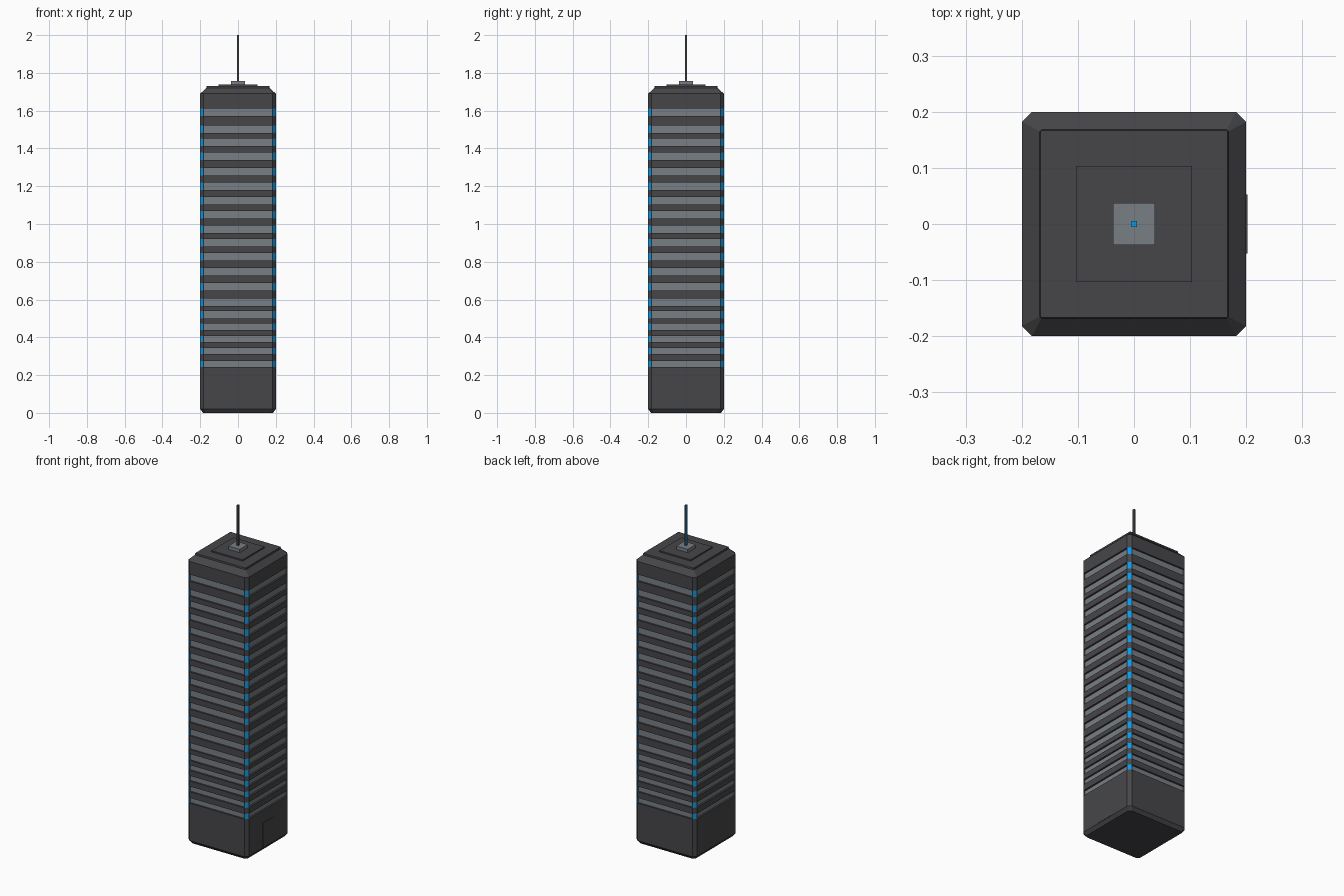
import bpy
import bmesh

cube = bpy.data.objects.get("Cube")
if cube:
    bpy.data.objects.remove(cube, do_unlink=True)


def material(name, colour):
    mat = bpy.data.materials.new(name)
    mat.use_nodes = True
    mat.diffuse_color = (*colour, 1)
    mat.node_tree.nodes["Principled BSDF"].inputs["Base Color"].default_value = (*colour, 1)
    return mat


DARK = material("charcoal", (0.062, 0.062, 0.068))
GLASS = material("window grey", (0.19, 0.21, 0.23))
BLUE = material("light blue", (0.005, 0.36, 0.9))


def finish(bm, name, mats):
    bmesh.ops.recalc_face_normals(bm, faces=bm.faces)
    mesh = bpy.data.meshes.new(name)
    bm.to_mesh(mesh)
    bm.free()
    for mat in mats:
        mesh.materials.append(mat)
    obj = bpy.data.objects.new(name, mesh)
    bpy.context.collection.objects.link(obj)
    return obj


def box(name, size, centre, mats):
    bm = bmesh.new()
    bmesh.ops.create_cube(bm, size=1)
    bmesh.ops.scale(bm, vec=size, verts=bm.verts)
    bmesh.ops.translate(bm, vec=centre, verts=bm.verts)
    return finish(bm, name, mats)


def ring(bm, half, cut, z):
    """Square section with cut corners."""
    a, b = half, half - cut
    points = [(a, -b), (a, b), (b, a), (-b, a), (-a, b), (-a, -b), (-b, -a), (b, -a)]
    return [bm.verts.new((x, y, z)) for x, y in points]


# Window band centres, from low to high
centres = [0.26, 0.328, 0.392, 0.456, 0.519, 0.585, 0.667, 0.747, 0.826, 0.9,
           0.972, 1.049, 1.123, 1.2, 1.276, 1.359, 1.433, 1.502, 1.592]

# Tower: stacked sections, with recessed bands and blue corner lights
sections = [(0.185, 0.015, 0, False), (0.2, 0.018, 0.02, False)]
for z in centres:
    h = 0.016 if z < 0.5 else 0.02
    sections += [(0.2, 0.018, z - h, True), (0.2, 0.018, z + h, False)]
sections += [(0.2, 0.018, 1.69, False), (0.168, 0.003, 1.72, False),
             (0.167, 0.002, 1.73, False)]

bm = bmesh.new()
rings = [ring(bm, half, cut, z) for half, cut, z, _ in sections]
bm.faces.new(rings[0][::-1])
bm.faces.new(rings[-1])
windows = []
for lower, upper, section in zip(rings, rings[1:], sections):
    for i in range(8):
        j = (i + 1) % 8
        face = bm.faces.new((lower[i], lower[j], upper[j], upper[i]))
        if section[3] and i % 2 == 0:
            windows.append(face)
        elif section[3]:
            face.material_index = 2
bm.normal_update()
for face in windows:
    inward = face.normal * -0.01
    back = bmesh.ops.extrude_face_region(bm, geom=[face])["geom"]
    verts = [g for g in back if isinstance(g, bmesh.types.BMVert)]
    bmesh.ops.translate(bm, vec=inward, verts=verts)
    for g in back:
        if isinstance(g, bmesh.types.BMFace):
            g.material_index = 1
    if face.is_valid:
        bm.faces.remove(face)
finish(bm, "tower", [DARK, GLASS, BLUE])

# Door, roof tier and mast
box("door", (0.004, 0.105, 0.15), (0.2, 0, 0.095), [DARK])
box("roof_tier", (0.206, 0.206, 0.012), (0, 0, 1.732), [DARK])
box("mast_base", (0.075, 0.075, 0.024), (0, 0, 1.746), [GLASS])
mast = box("mast", (0.01, 0.01, 0.25), (0, 0, 1.875), [DARK, BLUE])
for face in mast.data.polygons:
    if face.normal.z > 0.5 or face.normal.x < -0.5:
        face.material_index = 1
